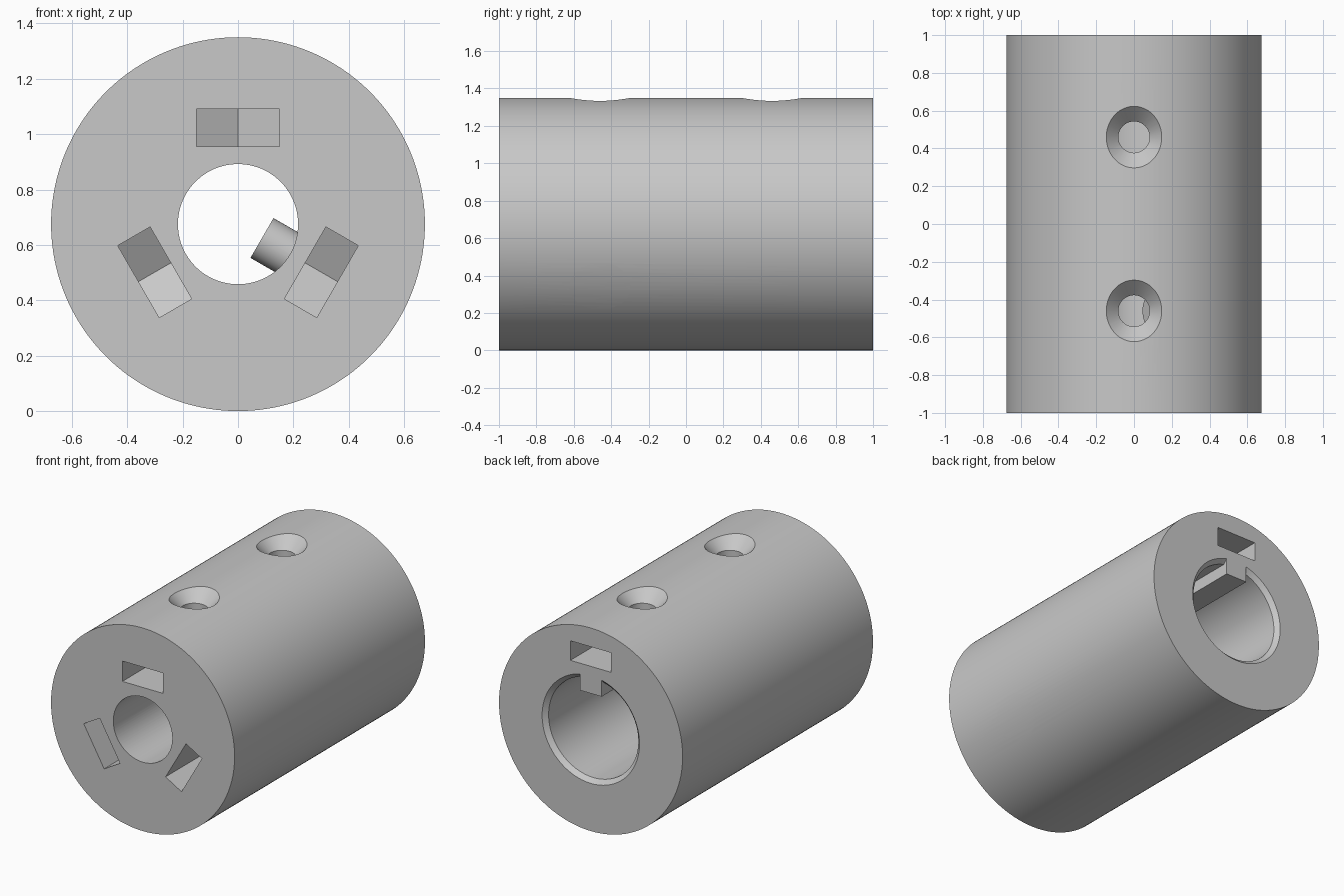
import bpy, bmesh
from math import pi, radians
from mathutils import Matrix, Vector

RADIUS = 0.675
HALF = 1.0
CENTRE = Matrix.Translation((0, 0, RADIUS))
ALONG_Y = CENTRE @ Matrix.Rotation(-pi / 2, 4, 'X')   # local z becomes +y

if "Cube" in bpy.data.objects:
    bpy.data.objects.remove(bpy.data.objects["Cube"], do_unlink=True)


def finish(bm, name, matrix):
    bmesh.ops.remove_doubles(bm, verts=bm.verts, dist=1e-5)
    bm.transform(matrix)
    bmesh.ops.recalc_face_normals(bm, faces=bm.faces)
    mesh = bpy.data.meshes.new(name)
    bm.to_mesh(mesh)
    bm.free()
    obj = bpy.data.objects.new(name, mesh)
    bpy.context.collection.objects.link(obj)
    return obj


def lathe(name, profile, matrix, steps):
    """Spin (radius, height) points about local z."""
    bm = bmesh.new()
    verts = [bm.verts.new((r, 0, h)) for r, h in profile]
    edges = [bm.edges.new(pair) for pair in zip(verts, verts[1:])]
    bmesh.ops.spin(bm, geom=verts + edges, cent=(0, 0, 0), axis=(0, 0, 1),
                   angle=2 * pi, steps=steps, use_duplicate=False)
    return finish(bm, name, matrix)


def prism(name, outline, low, high, matrix):
    """Extrude an (x, y) outline from low to high along local z."""
    bm = bmesh.new()
    face = bm.faces.new([bm.verts.new((x, y, low)) for x, y in outline])
    new = bmesh.ops.extrude_face_region(bm, geom=[face])["geom"]
    bmesh.ops.translate(bm, vec=Vector((0, 0, high - low)),
                        verts=[g for g in new if isinstance(g, bmesh.types.BMVert)])
    return finish(bm, name, matrix)


def cut(target, cutter):
    """Subtract the cutter, then discard it."""
    cutter.hide_render = True
    mod = target.modifiers.new("cut", 'BOOLEAN')
    mod.operation = 'DIFFERENCE'
    mod.solver = 'EXACT'
    mod.object = cutter
    bpy.context.view_layer.objects.active = target
    bpy.ops.object.modifier_apply(modifier=mod.name)
    bpy.data.objects.remove(cutter, do_unlink=True)


# Solid barrel
barrel = lathe("coupling_barrel", [(0, -HALF), (RADIUS, -HALF), (RADIUS, HALF), (0, HALF)],
               ALONG_Y, 160)

# Wide chamfered rear bore, leaving a key along its top
rear_bore = lathe("rear_bore", [(0, 0), (0.33, 0), (0.33, 0.972), (0.358, HALF),
                                (0.358, 1.1), (0, 1.1)], ALONG_Y, 96)
key = prism("key", [(-0.08, -0.2), (0.08, -0.2), (0.08, 1.2), (-0.08, 1.2)],
            0.24, 0.5, CENTRE)
cut(rear_bore, key)
cut(barrel, rear_bore)

# Narrow front bore
cut(barrel, lathe("front_bore", [(0, -1.1), (0.217, -1.1), (0.217, 0.1), (0, 0.1)],
                  ALONG_Y, 96))


def screw_station(angle, end, low, high):
    """Nut slot open to one end, and a countersunk screw hole through it."""
    turn = CENTRE @ Matrix.Rotation(radians(angle), 4, 'Y')
    w, y = 0.15, end * 0.46
    shoulder, tip = y - end * 0.087, y - end * 0.173
    outline = [(-w, end * 1.1), (w, end * 1.1), (w, shoulder), (0, tip), (-w, shoulder)]
    cut(barrel, prism("nut_slot", outline, low, high, turn))
    cut(barrel, lathe("screw_hole", [(0, 0.1), (0.083, 0.1), (0.083, 0.595),
                                     (0.208, 0.72), (0, 0.72)],
                      turn @ Matrix.Translation((0, y, 0)), 64))


# Three stations at the front, one at the rear
for angle in (0, 120, 240):
    screw_station(angle, -1, 0.28, 0.415)
screw_station(0, 1, 0.42, 0.55)

# Plain grey finish
grey = bpy.data.materials.new("plain_grey")
grey.use_nodes = True
colour = (0.58, 0.58, 0.58, 1)
grey.diffuse_color = colour
grey.node_tree.nodes["Principled BSDF"].inputs["Base Color"].default_value = colour
barrel.data.materials.clear()
barrel.data.materials.append(grey)
for poly in barrel.data.polygons:
    poly.material_index = 0

bpy.ops.object.select_all(action='DESELECT')
barrel.select_set(True)
bpy.context.view_layer.objects.active = barrel
bpy.ops.object.shade_smooth_by_angle(angle=radians(25))
